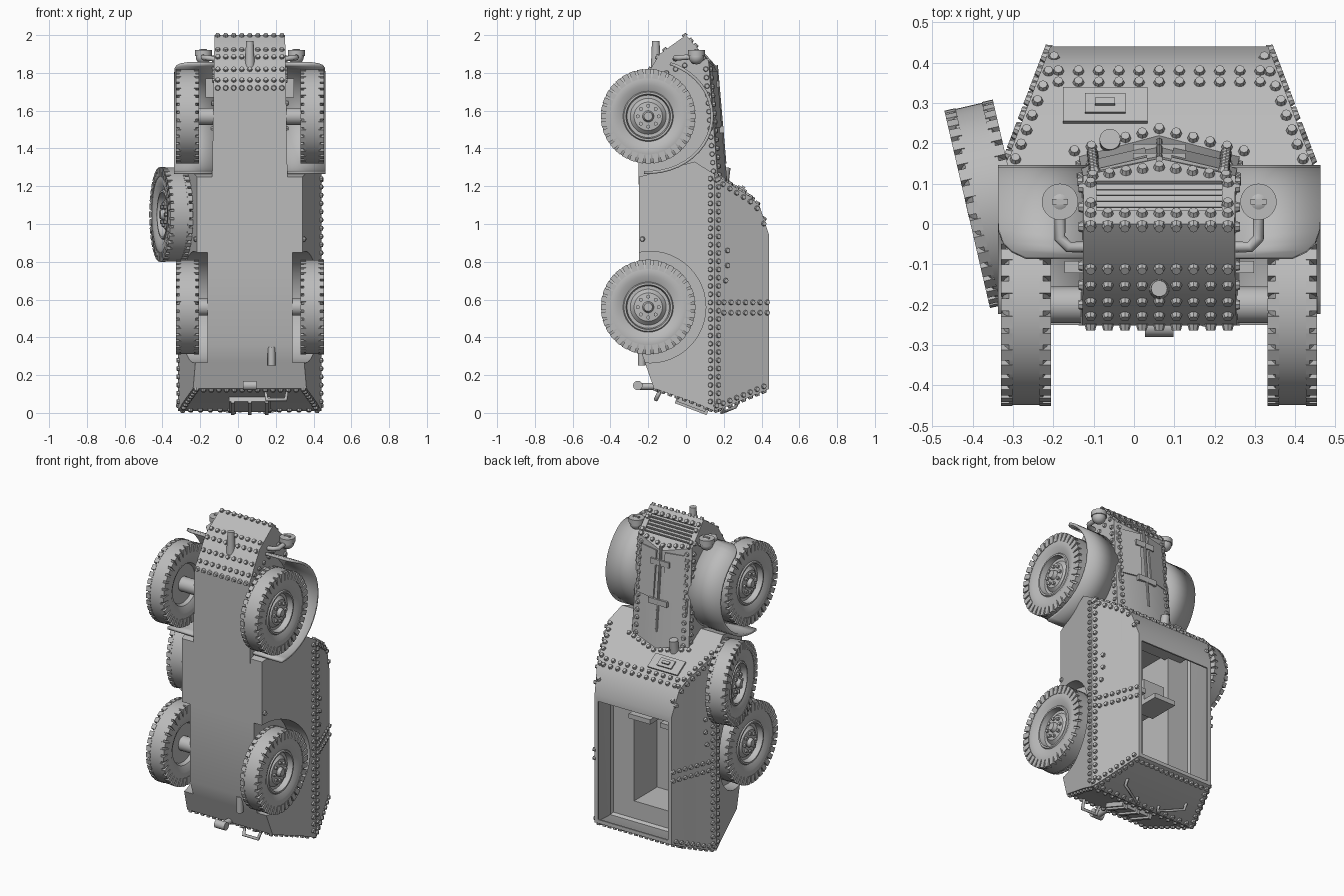
import bpy, bmesh
from math import radians, sin, cos, pi, atan2
from mathutils import Vector, Matrix

if "Cube" in bpy.data.objects:
    bpy.data.objects.remove(bpy.data.objects["Cube"])

grey = bpy.data.materials.new("plain grey")
grey.use_nodes = True
grey.diffuse_color = (0.5, 0.5, 0.5, 1)
grey.node_tree.nodes["Principled BSDF"].inputs["Base Color"].default_value = (0.5, 0.5, 0.5, 1)
parts = []
SHIFT = 0.0625  # the spare wheel pushes the car off centre


def finish(name, bm):
    bmesh.ops.recalc_face_normals(bm, faces=bm.faces)
    me = bpy.data.meshes.new(name)
    bm.to_mesh(me)
    bm.free()
    me.materials.append(grey)
    ob = bpy.data.objects.new(name, me)
    bpy.context.collection.objects.link(ob)
    parts.append(ob)
    return ob


def add_box(bm, c, s, rot=Matrix()):
    bmesh.ops.create_cube(bm, size=1, matrix=Matrix.Translation(c) @ rot @ Matrix.Diagonal((*s, 1)))


def add_cyl(bm, a, b, r, r2=None, n=20):
    a, b = Vector(a), Vector(b)
    m = Matrix.Translation((a + b) / 2) @ (b - a).to_track_quat('Z', 'Y').to_matrix().to_4x4()
    bmesh.ops.create_cone(bm, cap_ends=True, segments=n, radius1=r, radius2=r if r2 is None else r2,
                          depth=(b - a).length, matrix=m)


def box(name, c, s, rot=Matrix()):
    bm = bmesh.new()
    add_box(bm, c, s, rot)
    return finish(name, bm)


def cyl(name, a, b, r, r2=None, n=20):
    bm = bmesh.new()
    add_cyl(bm, a, b, r, r2, n)
    return finish(name, bm)


def stack(name, rings):
    """Closed skin over a list of rings with equal vertex counts."""
    bm = bmesh.new()
    rows = [[bm.verts.new(p) for p in ring] for ring in rings]
    n = len(rows[0])
    for lo, hi in zip(rows, rows[1:]):
        for i in range(n):
            bm.faces.new((lo[i], lo[(i + 1) % n], hi[(i + 1) % n], hi[i]))
    bm.faces.new(rows[0])
    bm.faces.new(rows[-1])
    return finish(name, bm)


def tiers(name, levels):
    return stack(name, [[(-h, y, a), (h, y, a), (h, y, b), (-h, y, b)] for y, a, b, h in levels])


def cut(ob, cutter):
    mod = ob.modifiers.new("cut", 'BOOLEAN')
    mod.operation, mod.solver, mod.object = 'DIFFERENCE', 'EXACT', cutter
    bpy.context.view_layer.objects.active = ob
    bpy.ops.object.modifier_apply(modifier=mod.name)
    parts.remove(cutter)
    bpy.data.objects.remove(cutter)


def tube(name, pts, r, closed=False):
    cu = bpy.data.curves.new(name, 'CURVE')
    cu.dimensions, cu.bevel_depth, cu.bevel_resolution = '3D', r, 2
    cu.use_fill_caps = True
    sp = cu.splines.new('POLY')
    sp.points.add(len(pts) - 1)
    for p, co in zip(sp.points, pts):
        p.co = (*co, 1)
    sp.use_cyclic_u = closed
    cu.materials.append(grey)
    ob = bpy.data.objects.new(name, cu)
    bpy.context.collection.objects.link(ob)
    parts.append(ob)


# Armoured hull: y, rear z, front z, half width
HULL = [(-.25, .36, 1.25, .28), (-.17, .13, 1.27, .30), (.045, .055, 1.33, .354), (.15, .01, 1.265, .38),
        (.22, .035, 1.22, .353), (.335, .083, 1.148, .31), (.39, .106, 1.095, .289), (.44, .127, .94, .27)]


def hull_at(y):
    for p, q in zip(HULL, HULL[1:]):
        if y <= q[0]:
            t = (y - p[0]) / (q[0] - p[0])
            return [p[i] + t * (q[i] - p[i]) for i in (1, 2, 3)]
    return HULL[-1][1:]


hull = tiers("hull", HULL)
cut(hull, tiers("crew_space", [(.13, .05, 1.2, .355), (.15, .04, 1.2, .362), (.38, .115, 1.07, .277),
                               (.425, .145, .93, .255), (.43, .15, .9, .245), (.5, .15, .9, .245)]))
cut(hull, box("foot_well", (0, .05, .64), (.42, .3, .96)))
for s in (-1, 1):
    cut(hull, cyl("wheel_well", (s * .225, -.19, .56), (s * .5, -.19, .56), .295, n=48))
    box("crew_seat", (s * .11, .02, .82), (.15, .2, .14))
    box("seat_back", (s * .11, .12, .74), (.15, .2, .03))
box("dashboard", (0, .17, 1.13), (.6, .14, .08))

# Engine hood with wedge nose
hood = stack("hood", [[(-h, -.252, z), (h, -.252, z), (h, s, z), (0, p, z), (-h, s, z)]
                      for z, h, s, p in ((1.21, .2, .17, .22), (2.05, .186, .105, .14))])
bm = bmesh.new()
bm.from_mesh(hood.data)
for co, no in (((0, 0, 2), (0, .155, .135)), ((0, 0, 2), (0, -.1, .14)), ((0, -.25, 1.72), (0, -.18, .11))):
    bmesh.ops.bisect_plane(bm, geom=bm.verts[:] + bm.edges[:] + bm.faces[:], plane_co=co, plane_no=no, clear_outer=True)
    bmesh.ops.holes_fill(bm, edges=[e for e in bm.edges if e.is_boundary])
bm.to_mesh(hood.data)
bm.free()

# Grille with slats set into the slanted upper nose
tilt = Matrix.Rotation(atan2(-.155, .135), 4, 'X')
grille_c = Vector((0, .07, 2 - .07 * 1.148))
cut(hood, box("grille_hole", grille_c, (.31, .11, .07), tilt))
for i in range(5):
    box("grille_slat", grille_c + tilt @ Vector((0, -.044 + i * .022, -.012)), (.31, .014, .016),
        tilt @ Matrix.Rotation(.5, 4, 'X'))

# Hood hinges and handles
cyl("hood_hinge", (0, .205, 1.32), (0, .16, 1.84), .009, n=10)
for z in (1.5, 1.74):
    y = .22 - (z - 1.21) * .095
    box("hinge_strap", (0, y - .004, z), (.13, .02, .035))
    for s in (-1, 1):
        cyl("hood_latch", (s * .17, y - .045, z - .05), (s * .17, y - .05, z + .05), .013, n=10)
for s in (-1, 1):
    box("hood_panel", (s * .095, .158, 1.66), (.13, .01, .3),
        Matrix.Rotation(-s * .23, 4, 'Z') @ Matrix.Rotation(.08, 4, 'X'))

# Front fenders
for s in (-1, 1):
    bm = bmesh.new()
    prev = None
    for a in [70, 67, 63, 57] + list(range(50, -96, -8)):
        out = {70: .33, 67: .365, 63: .387, 57: .398}.get(a, .4)
        y, z = -.2 + .338 * cos(radians(a)), 1.57 + .297 * sin(radians(a))
        row = [bm.verts.new((s * x, y, z)) for x in (.17, out)]
        if prev:
            bm.faces.new((prev[0], prev[1], row[1], row[0]))
        prev = row
    ob = finish("front_fender", bm)
    mod = ob.modifiers.new("thickness", 'SOLIDIFY')
    mod.thickness, mod.offset = .016, 0

# Wheel: revolved tyre and rim, shoulder lugs, wheel nuts
PROFILE = [(.062, 0), (.062, .022), (.04, .03), (.036, .075), (.015, .095), (.015, .112), (.05, .118), (.05, .128),
           (.043, .133), (.058, .165), (.06, .195), (.052, .232), (.042, .249), (-.042, .249), (-.052, .232),
           (-.06, .195), (-.058, .165), (-.04, .13), (-.02, .12), (-.02, 0)]
bm = bmesh.new()
vs = [bm.verts.new((x, 0, r)) for x, r in PROFILE]
es = [bm.edges.new(p) for p in zip(vs, vs[1:])]
bmesh.ops.spin(bm, geom=vs + es, cent=(0, 0, 0), axis=(1, 0, 0), angle=2 * pi, steps=64)
bmesh.ops.remove_doubles(bm, verts=bm.verts, dist=1e-4)
for i in range(36):
    turn = Matrix.Rotation(2 * pi * i / 36, 4, 'X')
    for s in (-1, 1):
        add_box(bm, turn @ Vector((s * .0475, 0, .226)), (.028, .03, .05), turn)
for i in range(8):
    c = Matrix.Rotation(2 * pi * i / 8, 4, 'X') @ Vector((.036, 0, .055))
    add_cyl(bm, c, c + Vector((.014, 0, 0)), .011, n=6)
wheel = finish("wheel_front_left", bm)
places = [("wheel_front_left", .33, -.2, 1.57, 0), ("wheel_rear_left", .33, -.2, .56, 0),
          ("wheel_front_right", -.33, -.2, 1.57, 180), ("wheel_rear_right", -.33, -.2, .56, 180),
          ("spare_wheel", -.416, .05, 1.05, 193)]
for i, (name, x, y, z, deg) in enumerate(places):
    ob = wheel
    if i:
        ob = bpy.data.objects.new(name, wheel.data)
        bpy.context.collection.objects.link(ob)
        parts.append(ob)
    ob.location, ob.rotation_euler = (x, y, z), (0, 0, radians(deg))
cyl("front_axle", (-.32, -.2, 1.57), (.32, -.2, 1.57), .045)
cyl("rear_axle", (-.32, -.2, .56), (.32, -.2, .56), .045)
cyl("spare_mount", (-.28, .08, 1.05), (-.4, .053, 1.05), .04)

# Headlamps on bent brackets, starter crank
for s in (-1, 1):
    bm = bmesh.new()
    bmesh.ops.create_uvsphere(bm, u_segments=24, v_segments=12, radius=.04,
                              matrix=Matrix.Translation((s * .246, .055, 1.885)))
    add_cyl(bm, (s * .246, .055, 1.89), (s * .246, .055, 1.92), .045, n=28)
    add_box(bm, (s * .246, .055, 1.922), (.04, .014, .01))
    finish("headlamp", bm)
    tube("lamp_bracket", [(s * .246, .03, 1.885), (s * .246, -.035, 1.88), (s * .225, -.057, 1.88),
                          (s * .16, -.057, 1.87)], .014)
    box("frame_horn", (s * .205, -.107, 1.72), (.06, .03, .1))
cyl("starter_crank", (0, -.16, 1.83), (0, -.16, 1.97), .026, .02)

# Vision flap and periscope on the sloped cab front
slope = Matrix.Rotation(atan2(-.072, .115), 4, 'X')
flap_c = Vector((-.134, .292, hull_at(.292)[1]))
box("vision_flap", flap_c, (.21, .1, .02), slope)
box("flap_rim", flap_c + Vector((0, .004, .008)), (.1, .055, .02), slope)
box("flap_slot", flap_c + Vector((0, .009, .016)), (.05, .018, .02), slope)
cyl("periscope", (-.122, .2, 1.22), (-.122, .21, 1.3), .026)

# Rear fittings
box("rear_hatch", (0, .03, .047), (.22, .16, .03), Matrix.Rotation(-.36, 4, 'X'))
for x in (-.09, 0, .09):
    box("hatch_bar", (x, .03, .034), (.02, .18, .03), Matrix.Rotation(-.36, 4, 'X'))
for s in (-1, 1):
    tube("rear_handle", [(s * .08, .2, .03), (s * .08, .19, -.0), (s * .22, .26, .03), (s * .22, .28, .065)], .009)
tube("tow_shackle", [(.08, -.13, .13), (.2, -.13, .13), (.19, -.16, .07), (.09, -.16, .07)], .011, True)
cyl("tow_hook_bar", (0, -.15, .14), (0, -.25, .14), .018)
cyl("tow_hook", (-.035, -.255, .145), (.035, -.255, .145), .025)
cyl("exhaust_pipe", (.115, -.235, .35), (.115, -.235, .25), .02)

# Rivets
riv = bmesh.new()


def rivet(p, n):
    p, n = Vector(p), Vector(n).normalized()
    add_cyl(riv, p - n * .004, p + n * .012, .0155, .011, 8)


def row(a, b, count, n, mirror=True):
    a, b, n = Vector(a), Vector(b), Vector(n)
    for i in range(count):
        p = a.lerp(b, i / max(count - 1, 1))
        for s in ((-1, 1) if mirror else (1,)):
            rivet((s * p.x, p.y, p.z), (s * n.x, n.y, n.z))


LOW, HIGH = (.97, -.24, 0), (.93, .355, 0)
for y, n in ((.13, LOW), (.172, HIGH)):
    h = hull_at(y)[2]
    row((h, y, .06), (h, y, 1.24), 28, n)
for z in (.53, .585):
    row((hull_at(.2)[2], .2, z), (hull_at(.43)[2], .43, z), 7, HIGH)
for y, z in ((.22, .86), (.22, .78), (.21, .7)):
    row((hull_at(y)[2], y, z), (1, y, z), 1, HIGH)
row((hull_at(-.23)[2], -.23, .92), (1, 0, 0), 1, LOW)
FRONT, REAR_UP, REAR_LOW = (0, .53, .85), (0, .37, -.93), (0, -.35, -.94)
for i in range(8):  # edges of the cab front and tail
    y = .16 + i * .036
    lo, hi, h = hull_at(y)
    row((h - .02, y, hi), (1, 0, 0), 1, FRONT)
    row((h, y, hi - .025), (1, 0, 0), 1, HIGH)
    row((h - .02, y, lo), (1, 0, 0), 1, REAR_UP)
    row((h, y, lo + .025), (1, 0, 0), 1, HIGH)
    y = -.16 + i * .038
    lo, hi, h = hull_at(y)
    row((h - .02, y, lo), (1, 0, 0), 1, REAR_LOW)
for y in (.35, .378):
    row((-.25, y, hull_at(y)[1]), (.25, y, hull_at(y)[1]), 11, FRONT, False)
for y, n in ((.17, REAR_UP), (.41, REAR_UP), (.13, REAR_LOW), (-.15, REAR_LOW)):
    h = hull_at(y)[2] - .06
    row((-h, y, hull_at(y)[0]), (h, y, hull_at(y)[0]), 13, n, False)
row((.21, .18, hull_at(.18)[1]), (0, .235, hull_at(.235)[1]), 6, FRONT)
row((.195, .145, 1.28), (.19, .105, 1.82), 13, (1, 0, 0))
row((.165, .175, 1.26), (.16, .13, 1.82), 13, (.2, 1, 0))
NOSE, CHIN = (0, -.1, .14), (0, -.18, .11)
for y, z, n in ((.025, 1.971, (0, .155, .135)), (-.005, 1.996, NOSE), (-.11, 1.921, NOSE), (-.15, 1.884, CHIN),
                (-.19, 1.818, CHIN), (-.225, 1.761, CHIN), (-.252, 1.72, (0, -1, 0))):
    row((-.17, y, z), (.17, y, z), 9, n, False)
row((.17, .05, 1.943), (.17, .1, 1.885), 2, (0, .155, .135))
row((.165, .118, 1.865), (0, .14, 1.84), 5, (0, .155, .135))
row((.188, .09, 1.88), (.188, -.2, 1.76), 7, (1, 0, 0))
finish("rivets", riv)

# Smooth round parts, keep hard edges, centre the whole car
bpy.ops.object.select_all(action='DESELECT')
for ob in parts:
    ob.location.x += SHIFT
    if ob.type == 'MESH':
        ob.select_set(True)
        bpy.context.view_layer.objects.active = ob
bpy.ops.object.shade_smooth_by_angle(angle=radians(30))
